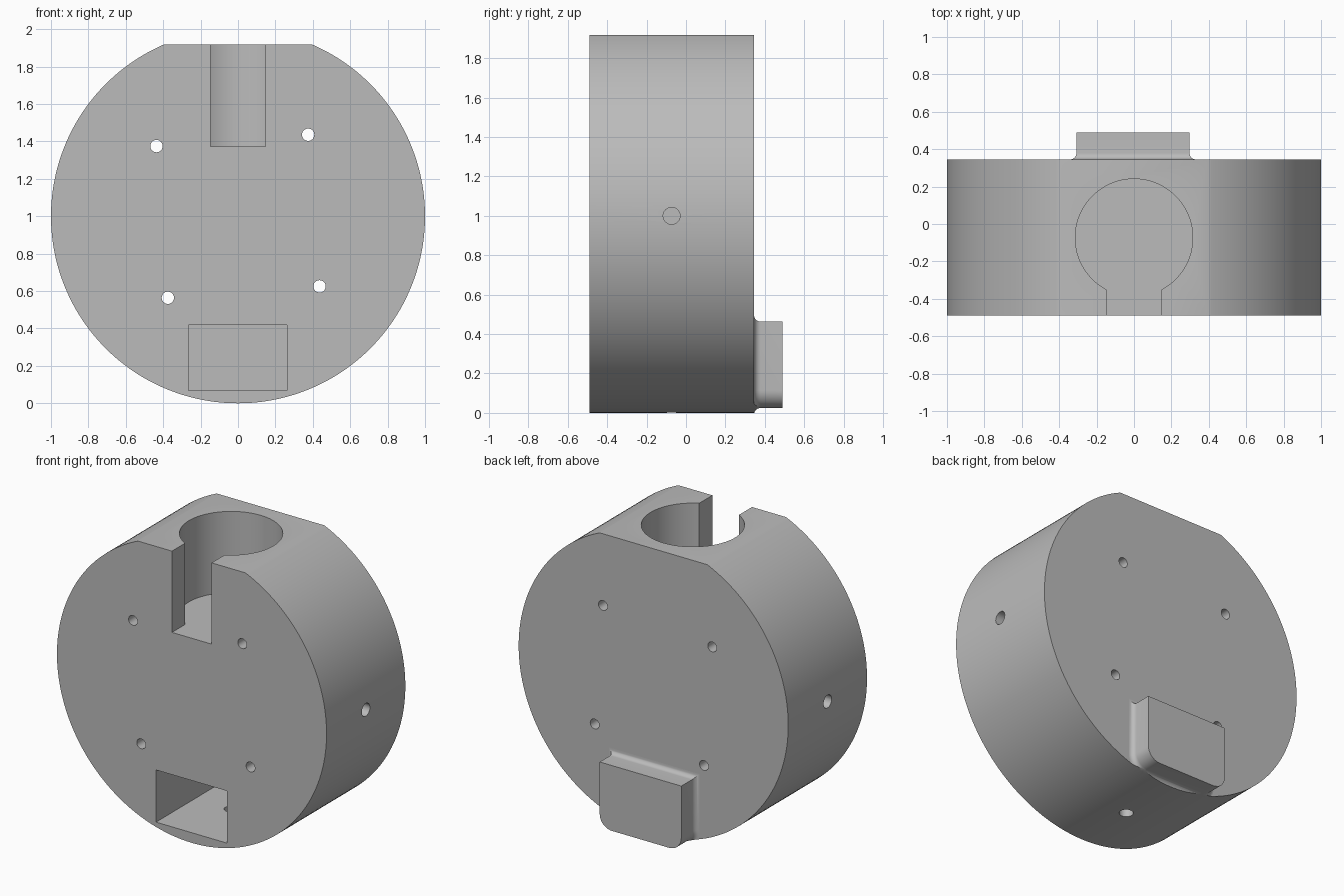
import bpy, bmesh, math
from mathutils import Matrix, Vector

if "Cube" in bpy.data.objects:
    bpy.data.objects.remove(bpy.data.objects["Cube"])

FRONT, BACK, TIP = -0.49, 0.345, 0.49
HOLE_Y = -0.073

grey = bpy.data.materials.new("plain grey")
grey.use_nodes = True
grey.diffuse_color = (0.5, 0.5, 0.5, 1)
grey.node_tree.nodes["Principled BSDF"].inputs["Base Color"].default_value = (0.5, 0.5, 0.5, 1)


def finish(name, bm):
    bmesh.ops.recalc_face_normals(bm, faces=bm.faces)
    mesh = bpy.data.meshes.new(name)
    bm.to_mesh(mesh)
    bm.free()
    mesh.materials.append(grey)
    obj = bpy.data.objects.new(name, mesh)
    bpy.context.collection.objects.link(obj)
    return obj


def rod(name, start, end, radius, sides=32):
    """Cylinder between two points."""
    start, end = Vector(start), Vector(end)
    axis = end - start
    turn = axis.to_track_quat('Z', 'Y').to_matrix().to_4x4()
    bm = bmesh.new()
    bmesh.ops.create_cone(bm, cap_ends=True, segments=sides, radius1=radius, radius2=radius,
                          depth=axis.length, matrix=Matrix.Translation((start + end) / 2) @ turn)
    return finish(name, bm)


def box(name, low, high):
    low, high = Vector(low), Vector(high)
    bm = bmesh.new()
    bmesh.ops.create_cube(bm, size=1, matrix=Matrix.Translation((low + high) / 2)
                          @ Matrix.Diagonal((*(high - low), 1)))
    return finish(name, bm)


def combine(target, tool, operation='DIFFERENCE'):
    """Apply a boolean and discard the tool."""
    mod = target.modifiers.new("cut", 'BOOLEAN')
    mod.operation, mod.solver, mod.object = operation, 'EXACT', tool
    bpy.ops.object.select_all(action='DESELECT')
    bpy.context.view_layer.objects.active = target
    target.select_set(True)
    bpy.ops.object.modifier_apply(modifier=mod.name)
    bpy.data.objects.remove(tool)


def tongue_outline(grow):
    """Tongue section: square top corners, rounded bottom corners."""
    left, right, low, high, r = -0.308, 0.297, 0.025, 0.463, 0.09
    pts = [(left - grow, high + grow), (right + grow, high + grow)]
    for cx, first in ((right - r, 0), (left + r, -90)):
        for i in range(13):
            a = math.radians(first - 90 * i / 12)
            pts.append((cx + (r + grow) * math.cos(a), low + r + (r + grow) * math.sin(a)))
    return pts


# Tongue on the back, lofted with a concave fillet at its root
fillet = 0.034
levels = [(BACK - 0.1, fillet)]
for i in range(9):
    a = math.pi / 2 * i / 8
    levels.append((BACK + fillet * (1 - math.cos(a)), fillet * (1 - math.sin(a))))
levels.append((TIP, 0))
bm = bmesh.new()
rings = [[bm.verts.new((x, y, z)) for x, z in tongue_outline(g)] for y, g in levels]
for a, b in zip(rings, rings[1:]):
    for i in range(len(a)):
        j = (i + 1) % len(a)
        bm.faces.new((a[i], a[j], b[j], b[i]))
bm.faces.new(rings[0])
bm.faces.new(rings[-1])
tongue = finish("back_tongue", bm)
combine(tongue, rod("trim", (0, 0, 1), (0, 1, 1), 1, 192), 'INTERSECT')

# Round body with a flat on top
body = rod("round_body", (0, FRONT, 1), (0, BACK, 1), 1, 192)
combine(body, tongue, 'UNION')
combine(body, box("flat_cutter", (-1, -1, 1.917), (1, 1, 2.5)))

# Upright bore with a slot opening to the front
floor = 1.372
combine(body, rod("bore_cutter", (0, HOLE_Y, floor), (0, HOLE_Y, 2.2), 0.314, 96))
combine(body, box("slot_cutter", (-0.147, -1, floor), (0.147, HOLE_Y, 2.2)))

# Rectangular pocket reaching into the hollow tongue
combine(body, box("pocket_cutter", (-0.265, -1, 0.068), (0.262, TIP - 0.045, 0.418)))

# Four through holes on a turned square
for k in range(4):
    a = math.radians(49.3 + 90 * k)
    x, z = 0.575 * math.cos(a), 1 + 0.575 * math.sin(a)
    combine(body, rod("through_cutter", (x, -1, z), (x, 1, z), 0.033))

# Radial holes at both sides and the bottom
for dx, dz, inner in ((1, 0, 0.75), (-1, 0, 0.75), (0, -1, 0.8)):
    combine(body, rod("radial_cutter", (1.2 * dx, HOLE_Y, 1 + 1.2 * dz),
                      (inner * dx, HOLE_Y, 1 + inner * dz), 0.043))

bpy.ops.object.select_all(action='DESELECT')
body.select_set(True)
bpy.context.view_layer.objects.active = body
bpy.ops.object.shade_smooth_by_angle(angle=math.radians(30))
